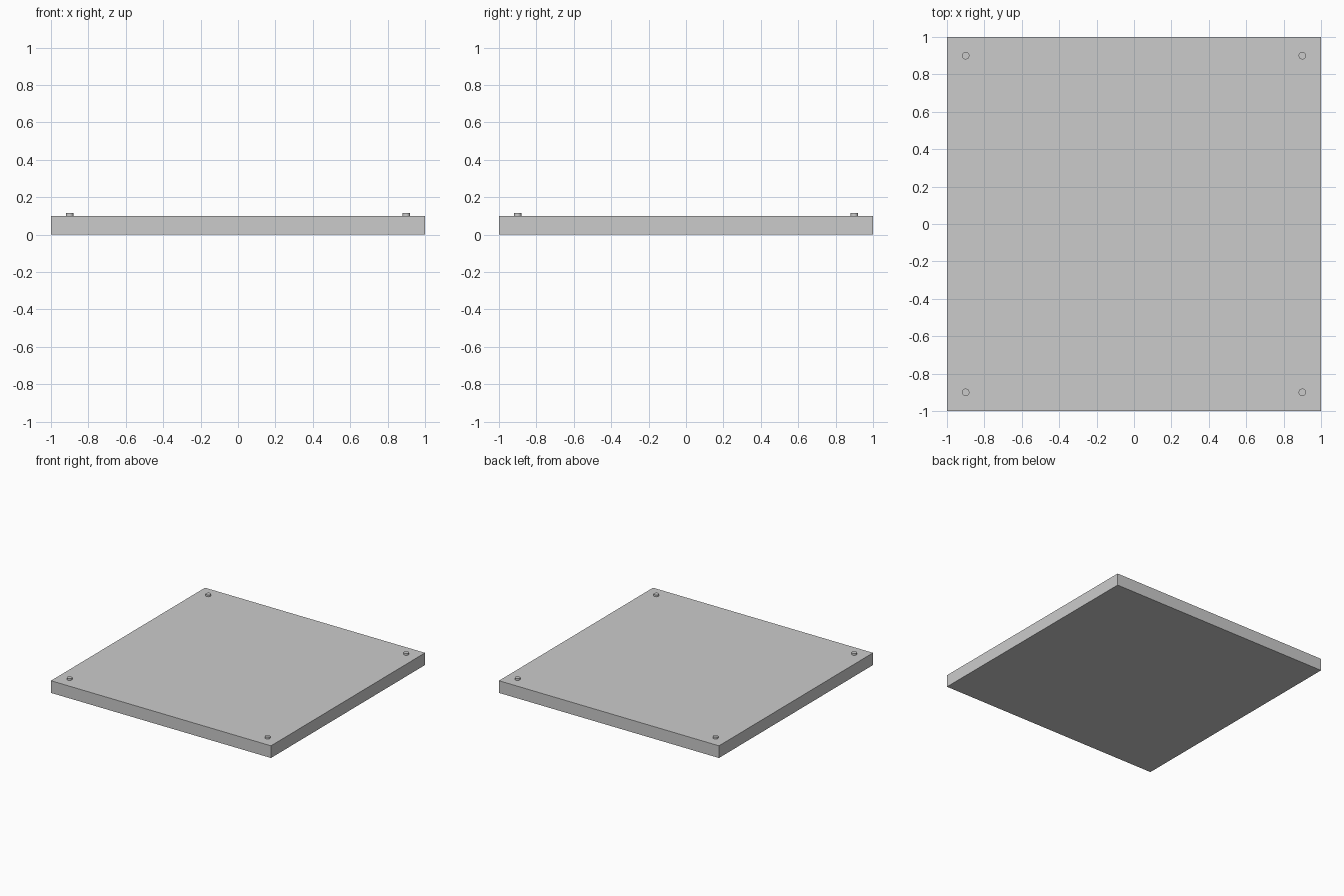
import bpy

if "Cube" in bpy.data.objects:
    bpy.data.objects.remove(bpy.data.objects["Cube"])

PLATE_HEIGHT = 0.1
STUD_RADIUS, STUD_TOP, STUD_INSET = 0.02, 0.115, 0.9

# Square base plate
bpy.ops.mesh.primitive_cube_add(size=1, location=(0, 0, PLATE_HEIGHT / 2))
plate = bpy.context.object
plate.name = "base_plate"
plate.scale = (2, 2, PLATE_HEIGHT)
bpy.ops.object.transform_apply(location=False, rotation=False, scale=True)


def add_stud(name, x, y):
    """Small round fastener head, slightly sunk into the plate."""
    bottom = PLATE_HEIGHT - 0.005
    bpy.ops.mesh.primitive_cylinder_add(
        vertices=32, radius=STUD_RADIUS, depth=STUD_TOP - bottom,
        location=(x, y, (STUD_TOP + bottom) / 2))
    bpy.context.object.name = name
    bpy.ops.object.shade_smooth_by_angle()


# One fastener near each corner
for side, sx in (("left", -1), ("right", 1)):
    for end, sy in (("front", -1), ("back", 1)):
        add_stud(f"fastener_{end}_{side}", sx * STUD_INSET, sy * STUD_INSET)
